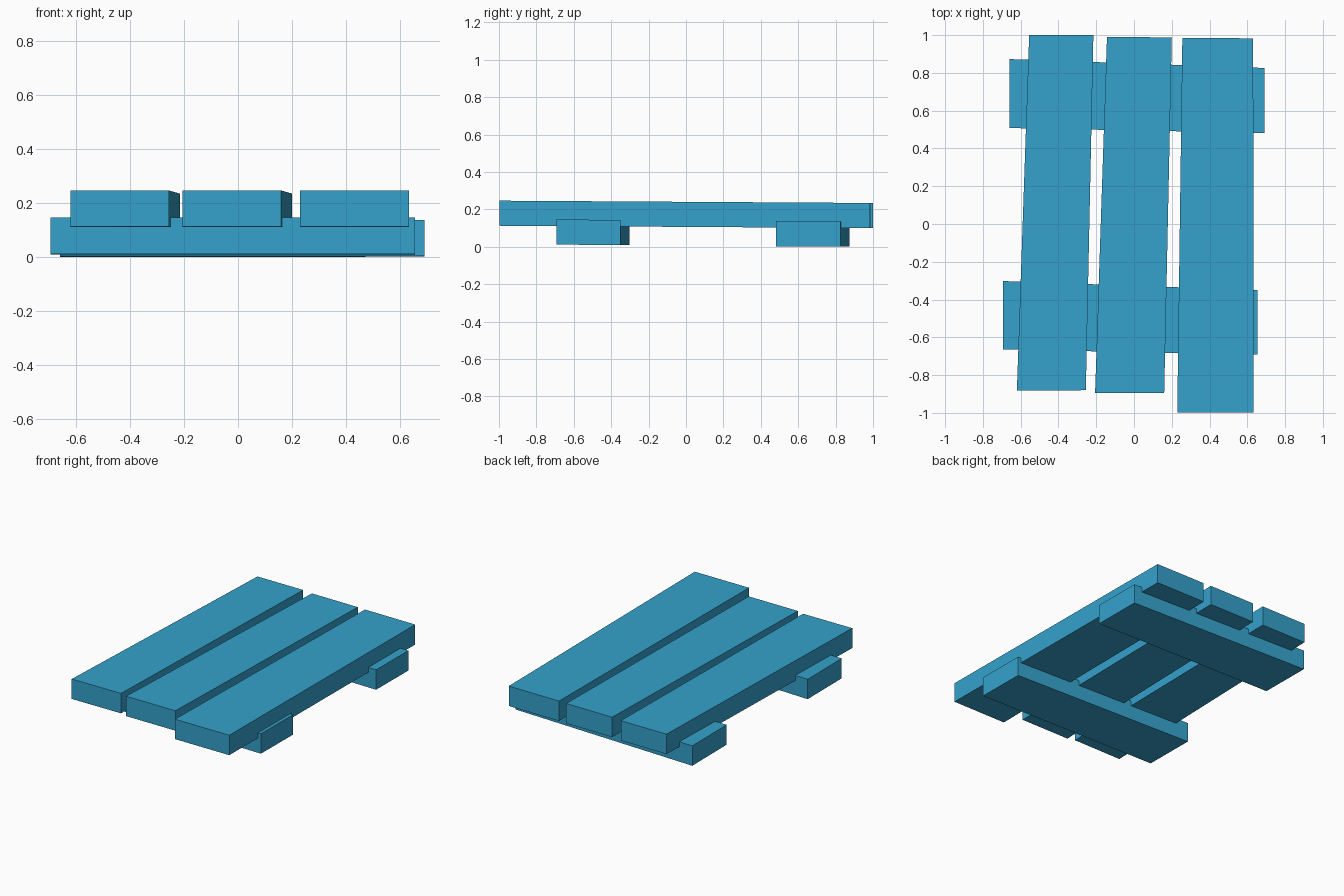
import bpy
import bmesh

cube = bpy.data.objects.get("Cube")
if cube:
    bpy.data.objects.remove(cube, do_unlink=True)

# Single blue paint
paint = bpy.data.materials.new("blue_paint")
paint.use_nodes = True
colour = (0.035, 0.36, 0.60, 1.0)
paint.diffuse_color = colour
paint.node_tree.nodes["Principled BSDF"].inputs["Base Color"].default_value = colour

SLOPE = -0.0062   # the whole pallet dips slightly towards the back
THICKNESS = 0.134


def board(name, footprint, base):
    """Extrude a four-cornered footprint into a board on the sloping base."""
    bm = bmesh.new()
    face = bm.faces.new([bm.verts.new((x, y, base + SLOPE * y)) for x, y in footprint])
    top = bmesh.ops.extrude_face_region(bm, geom=[face])["geom"]
    bmesh.ops.translate(bm, vec=(0, 0, THICKNESS),
                        verts=[v for v in top if isinstance(v, bmesh.types.BMVert)])
    bmesh.ops.recalc_face_normals(bm, faces=bm.faces)
    mesh = bpy.data.meshes.new(name)
    bm.to_mesh(mesh)
    bm.free()
    mesh.materials.append(paint)
    obj = bpy.data.objects.new(name, mesh)
    bpy.context.collection.objects.link(obj)


# Three uneven planks on top
board("right_plank", [(-0.62, -0.882), (-0.255, -0.88), (-0.215, 1.0), (-0.555, 1.0)], 0.106)
board("middle_plank", [(-0.206, -0.895), (0.16, -0.895), (0.20, 0.988), (-0.143, 0.99)], 0.106)
board("left_plank", [(0.229, -0.997), (0.633, -0.997), (0.631, 0.983), (0.256, 0.985)], 0.106)

# Two crosswise bearers underneath, slightly skewed
board("front_bearer", [(-0.694, -0.664), (0.655, -0.692), (0.655, -0.35), (-0.694, -0.302)], 0.007)
board("back_bearer", [(-0.658, 0.508), (0.69, 0.482), (0.69, 0.826), (-0.658, 0.873)], 0.0055)
